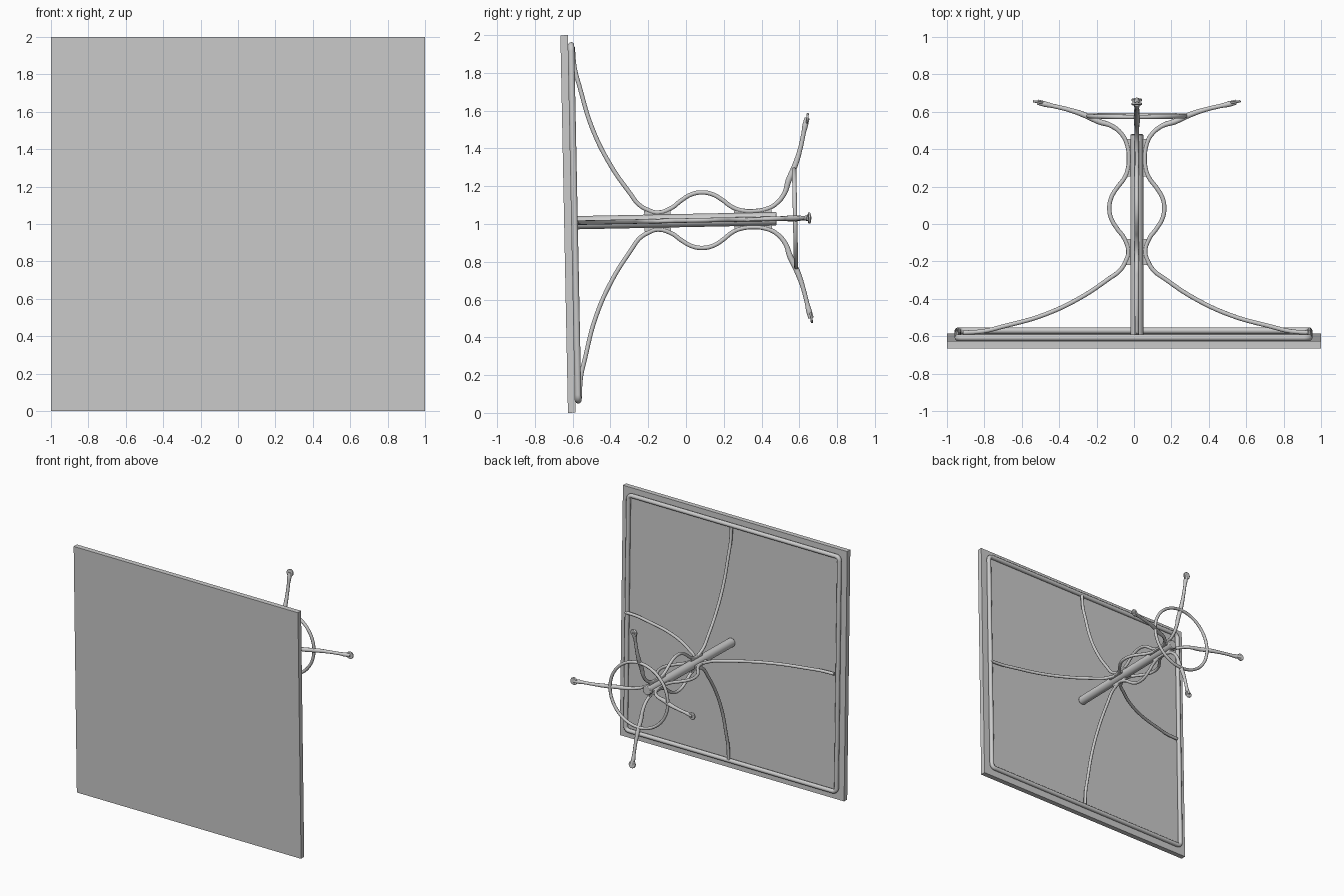
import bpy, math
from mathutils import Matrix, Vector

if "Cube" in bpy.data.objects:
    bpy.data.objects.remove(bpy.data.objects["Cube"])

# Pedestal table lying on its side: local z runs along the column, tilted slightly
TILT = 0.02
BASE = Matrix.Translation((0, -0.625, 1.0)) @ Matrix.Rotation(-(math.pi / 2 - TILT), 4, 'X')
HUB = Matrix.Translation((0.015, -0.006, 0))


def smooth(ob):
    bpy.ops.object.select_all(action='DESELECT')
    ob.select_set(True)
    bpy.context.view_layer.objects.active = ob
    bpy.ops.object.shade_smooth_by_angle(angle=math.radians(40))


def box(name, size, loc, m=Matrix()):
    bpy.ops.mesh.primitive_cube_add(size=1)
    ob = bpy.context.object
    ob.name = name
    ob.data.transform(Matrix.Diagonal((*size, 1)))
    ob.matrix_world = BASE @ m @ Matrix.Translation(loc)
    return ob


def cylinder(name, r, depth, loc, m, bevel):
    bpy.ops.mesh.primitive_cylinder_add(vertices=32, radius=r, depth=depth)
    ob = bpy.context.object
    ob.name = name
    ob.matrix_world = BASE @ m @ Matrix.Translation(loc)
    b = ob.modifiers.new("edge", 'BEVEL')
    b.width, b.segments = bevel, 2
    b.limit_method = 'ANGLE'
    smooth(ob)
    return ob


def tube(name, pts, radius, m, radii=None, cyclic=False, curved=True):
    cu = bpy.data.curves.new(name, 'CURVE')
    cu.dimensions = '3D'
    cu.bevel_depth, cu.bevel_resolution, cu.resolution_u = radius, 3, 6
    cu.use_fill_caps = True
    sp = cu.splines.new('BEZIER' if curved else 'POLY')
    items = sp.bezier_points if curved else sp.points
    items.add(len(pts) - 1)
    for i, p in enumerate(pts):
        items[i].co = p if curved else (*p, 1)
        if curved:
            items[i].handle_left_type = items[i].handle_right_type = 'AUTO'
        items[i].radius = radii[i] if radii else 1
    sp.use_cyclic_u = cyclic
    tmp = bpy.data.objects.new(name + "_path", cu)
    bpy.context.collection.objects.link(tmp)
    mesh = bpy.data.meshes.new_from_object(tmp.evaluated_get(bpy.context.evaluated_depsgraph_get()))
    bpy.data.objects.remove(tmp)
    ob = bpy.data.objects.new(name, mesh)
    bpy.context.collection.objects.link(ob)
    ob.matrix_world = BASE @ m
    smooth(ob)
    return ob


# Square tabletop
box("tabletop", (2, 1.999, 0.04), (0, 0, 0))

# Round-cornered frame under the top
half, cr = 0.94, 0.03
corner_pts = []
for k, (sx, sy) in enumerate([(1, 1), (-1, 1), (-1, -1), (1, -1)]):
    for j in range(6):
        a = math.pi / 2 * (k + j / 5)
        corner_pts.append((sx * (half - cr) + cr * math.cos(a),
                           sy * (half - cr) + cr * math.sin(a), 0))
tube("top_frame", corner_pts, 0.017, Matrix.Translation((-0.0025, -0.005, 0.036)),
     cyclic=True, curved=False)

# Central column
cylinder("column", 0.035, 1.08, (0, 0, 0.565), HUB, 0.004)

# Leg profile: distance from the column axis, height along it
PROFILE = [(.93, .044), (.82, .052), (.72, .076), (.5, .138), (.3, .232), (.15, .332),
           (.09, .377), (.06, .425), (.045, .475), (.068, .55), (.105, .6), (.137, .655),
           (.147, .71), (.137, .765), (.105, .82), (.07, .865), (.05, .91), (.043, .98),
           (.052, 1.05), (.08, 1.105), (.135, 1.15), (.2, 1.172), (.29, 1.212),
           (.37, 1.238), (.45, 1.257), (.49, 1.266), (.53, 1.277)]
RADII = [1] * 20 + [1.1, 1.35, 1.3, 1.05, 1, 1.3, 1.2]

# Four wrought legs with welds and flat feet
for i in range(4):
    m = HUB @ Matrix.Rotation(i * math.pi / 2, 4, 'Z')
    tube(f"leg_{i}", [(r, 0, h) for r, h in PROFILE], 0.012, m, RADII)
    box(f"lower_weld_{i}", (0.025, 0.016, 0.14), (0.042, 0, 0.475), m)
    box(f"upper_weld_{i}", (0.025, 0.016, 0.2), (0.042, 0, 0.98), m)
    tilt = m @ Matrix.Translation((0.527, 0, 1.278)) @ Matrix.Rotation(-0.12, 4, 'Y')
    cylinder(f"foot_{i}", 0.029, 0.012, (0, 0, 0), tilt, 0.003)

# Ring joining the legs
tube("brace_ring", [(0.258 * math.cos(t * math.pi / 32), 0.258 * math.sin(t * math.pi / 32), 0)
                    for t in range(64)], 0.012, HUB @ Matrix.Translation((0, 0, 1.203)),
     cyclic=True, curved=False)
